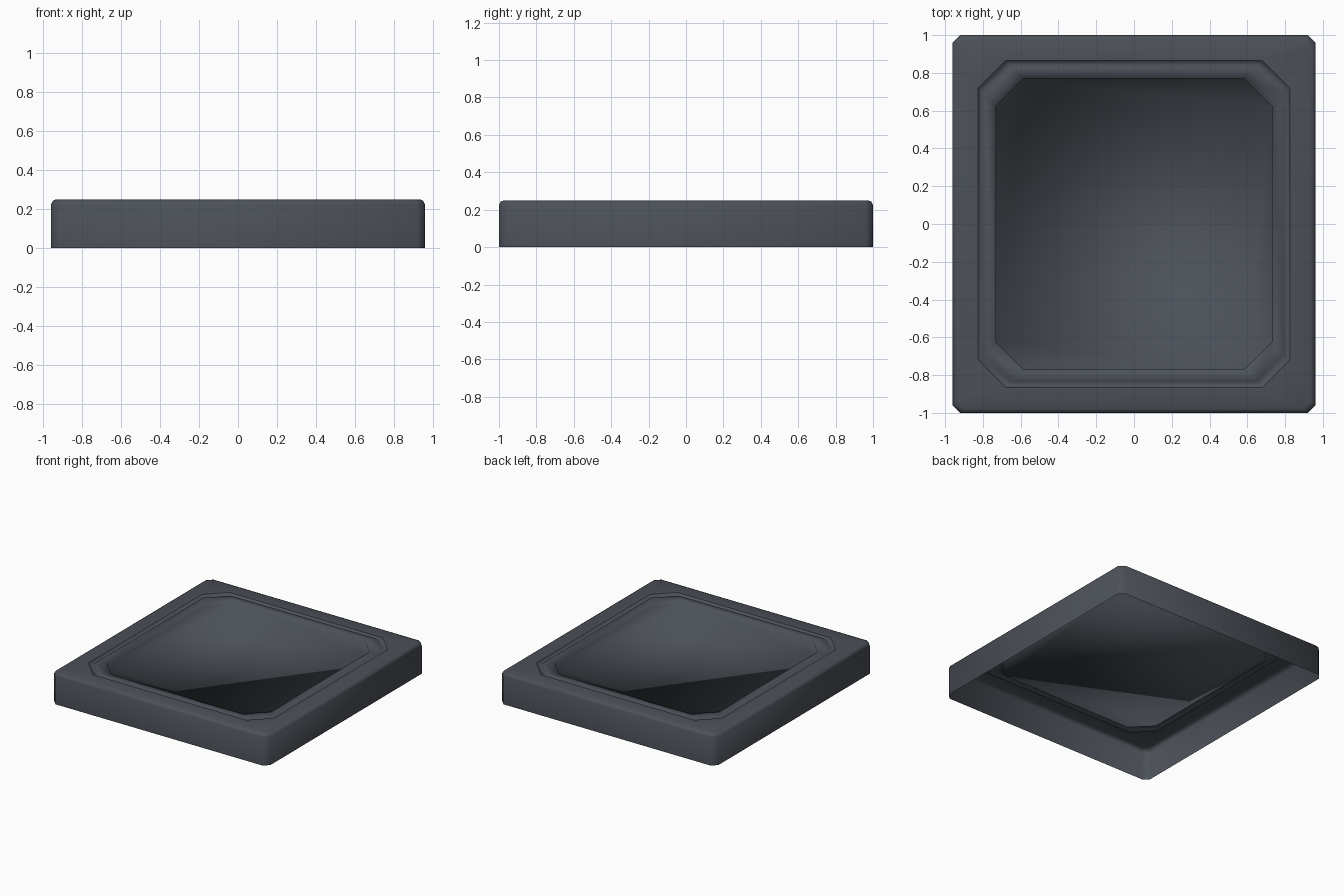
import bpy, bmesh

if "Cube" in bpy.data.objects:
    bpy.data.objects.remove(bpy.data.objects["Cube"])

# One dark slate colour for the whole panel
slate = bpy.data.materials.new("dark_slate")
slate.diffuse_color = (0.072, 0.081, 0.098, 1)
slate.use_nodes = True
slate.node_tree.nodes["Principled BSDF"].inputs["Base Color"].default_value = slate.diffuse_color


def octagon(hx, hy, c, z):
    """Rectangle with chamfered corners."""
    return [(hx, -hy + c, z), (hx, hy - c, z), (hx - c, hy, z), (-hx + c, hy, z),
            (-hx, hy - c, z), (-hx, -hy + c, z), (-hx + c, -hy, z), (hx - c, -hy, z)]


def shell(name, rings, cap=False):
    """Bridge a stack of octagon rings, optionally closing the last one."""
    bm = bmesh.new()
    loops = [[bm.verts.new(p) for p in octagon(*r)] for r in rings]
    for a, b in zip(loops, loops[1:]):
        for i in range(8):
            j = (i + 1) % 8
            bm.faces.new((a[i], a[j], b[j], b[i]))
    if cap:
        bm.faces.new(loops[-1])
    for f in bm.faces:
        f.smooth = True
    me = bpy.data.meshes.new(name)
    bm.to_mesh(me)
    bm.free()
    me.materials.append(slate)
    ob = bpy.data.objects.new(name, me)
    bpy.context.collection.objects.link(ob)
    return ob


# Outer frame: open-bottomed walls, rounded top edge, flat top border
shell("frame", [
    (0.96, 1.0, 0.04, 0.0),
    (0.96, 1.0, 0.04, 0.225),
    (0.952, 0.992, 0.04, 0.242),
    (0.935, 0.975, 0.04, 0.25),
    (0.825, 0.865, 0.145, 0.25),
])

# Stepped inner lip and smooth recessed floor
shell("recessed_panel", [
    (0.825, 0.865, 0.145, 0.25),
    (0.815, 0.855, 0.145, 0.238),
    (0.80, 0.84, 0.145, 0.238),
    (0.79, 0.83, 0.145, 0.246),
    (0.73, 0.77, 0.145, 0.24),
    (0.73, 0.77, 0.145, 0.215),
], cap=True)
